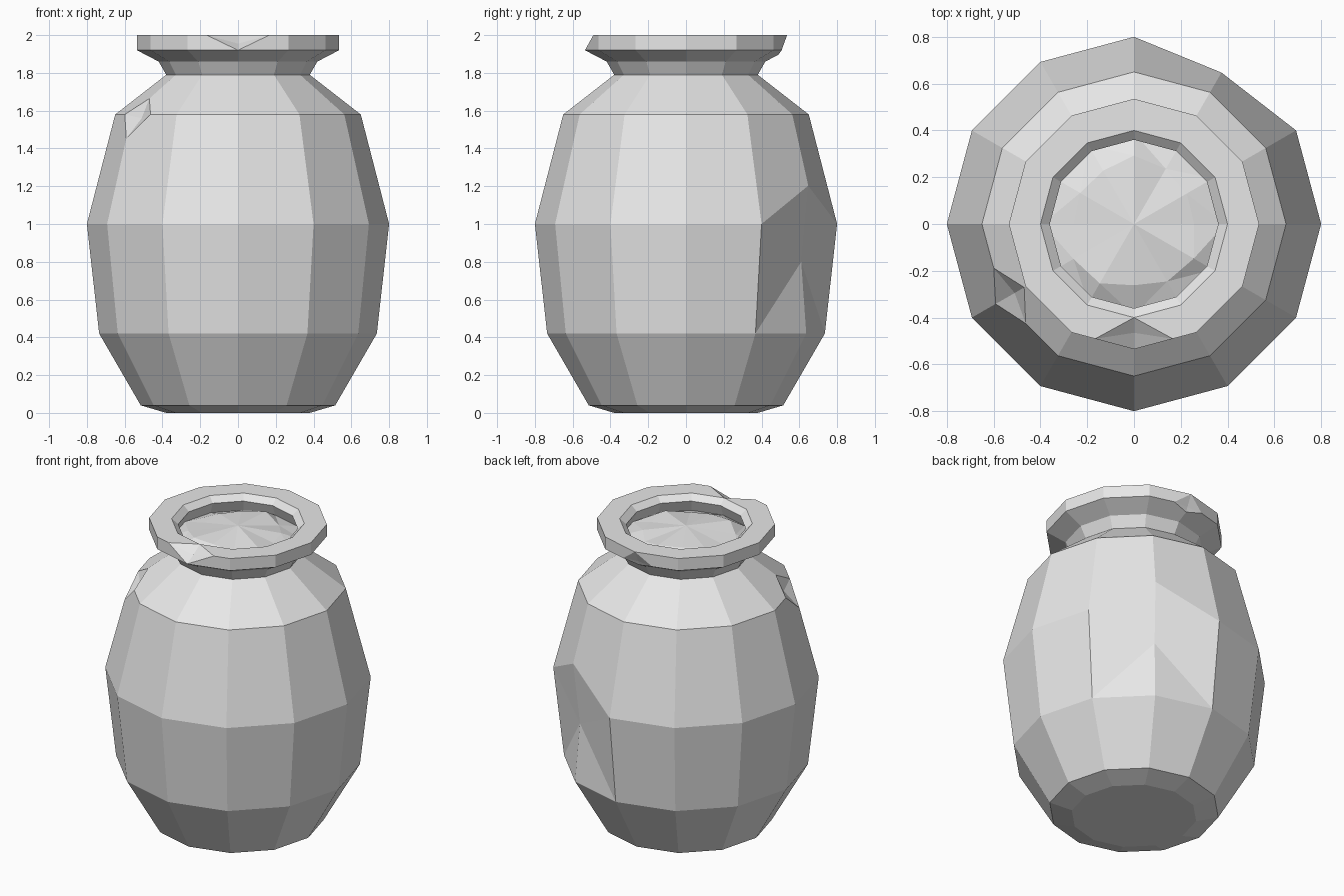
import bpy, bmesh, math, random
from mathutils import Vector

random.seed(4)
SIDES = 12

cube = bpy.data.objects.get("Cube")
if cube:
    bpy.data.objects.remove(cube)

clay = bpy.data.materials.new("grey_clay")
clay.use_nodes = True
clay.diffuse_color = (0.8, 0.8, 0.8, 1)
clay.node_tree.nodes["Principled BSDF"].inputs["Base Color"].default_value = (0.8, 0.8, 0.8, 1)


def ring(bm, r, z):
    return [bm.verts.new((r * math.cos(math.tau * i / SIDES),
                          r * math.sin(math.tau * i / SIDES), z)) for i in range(SIDES)]


def lathe(bm, profile):
    rings = [ring(bm, r, z) for r, z in profile]
    for low, high in zip(rings, rings[1:]):
        for i in range(SIDES):
            j = (i + 1) % SIDES
            bm.faces.new((low[i], low[j], high[j], high[i]))
    return rings


def finish(bm, name):
    mesh = bpy.data.meshes.new(name)
    bm.to_mesh(mesh)
    bm.free()
    mesh.materials.append(clay)
    obj = bpy.data.objects.new(name, mesh)
    bpy.context.collection.objects.link(obj)
    return obj


def chip(bm, rings, level, i, side, up, down, target, fan_below=False):
    """Cut a corner off at one vertex: split its edges, join the cuts, push it in."""
    v = rings[level][i]
    cuts = {rings[level][i - 1]: side, rings[level][(i + 1) % SIDES]: side,
            rings[level + 1][i]: up, rings[level - 1][i]: down}
    z = v.co.z
    for other, fraction in cuts.items():
        if fraction < 1:
            bmesh.utils.edge_split(bm.edges.get((v, other)), v, fraction)
    for face in list(v.link_faces):
        loop = next(l for l in face.loops if l.vert == v)
        a, b = loop.link_loop_prev.vert, loop.link_loop_next.vert
        if fan_below and face.calc_center_median().z < z:
            bmesh.utils.face_split(face, v, loop.link_loop_next.link_loop_next.vert)
        else:
            bmesh.utils.face_split(face, a, b)
    v.co = Vector(target)


# Pot: base, belly, shoulder, neck, rim and inner lip
bm = bmesh.new()
rings = lathe(bm, [(0.38, 0), (0.515, 0.04), (0.735, 0.42), (0.8, 1.0), (0.65, 1.58),
                   (0.38, 1.79), (0.42, 1.86), (0.535, 1.92), (0.535, 2.0),
                   (0.4, 2.0), (0.36, 1.965), (0.39, 1.89)])
bm.faces.new(list(reversed(rings[0])))

# Battered spots: belly, shoulder, rim front and rim back
chip(bm, rings, 3, 2, 1, 0.35, 1, (0.35, 0.61, 0.8), fan_below=True)
chip(bm, rings, 4, 7, 0.42, 0.4, 0.22, (-0.51, -0.295, 1.56))
chip(bm, rings, 8, 9, 0.62, 1, 1, (0, -0.465, 1.955))
chip(bm, rings, 7, 3, 0.4, 1, 0.4, (0, 0.5, 1.925))
finish(bm, "pot")

# Heaped contents: a low uneven mound
bm = bmesh.new()
outer, middle = lathe(bm, [(0.39, 1.89), (0.28, 1.935)])
peak = bm.verts.new((0, 0, 1.97))
for i in range(SIDES):
    bm.faces.new((middle[i], middle[(i + 1) % SIDES], peak))
for v in middle:
    v.co.z += random.uniform(-0.02, 0.02)
    v.co.xy *= random.uniform(0.9, 1.08)
bmesh.ops.triangulate(bm, faces=bm.faces[:])
finish(bm, "contents")
